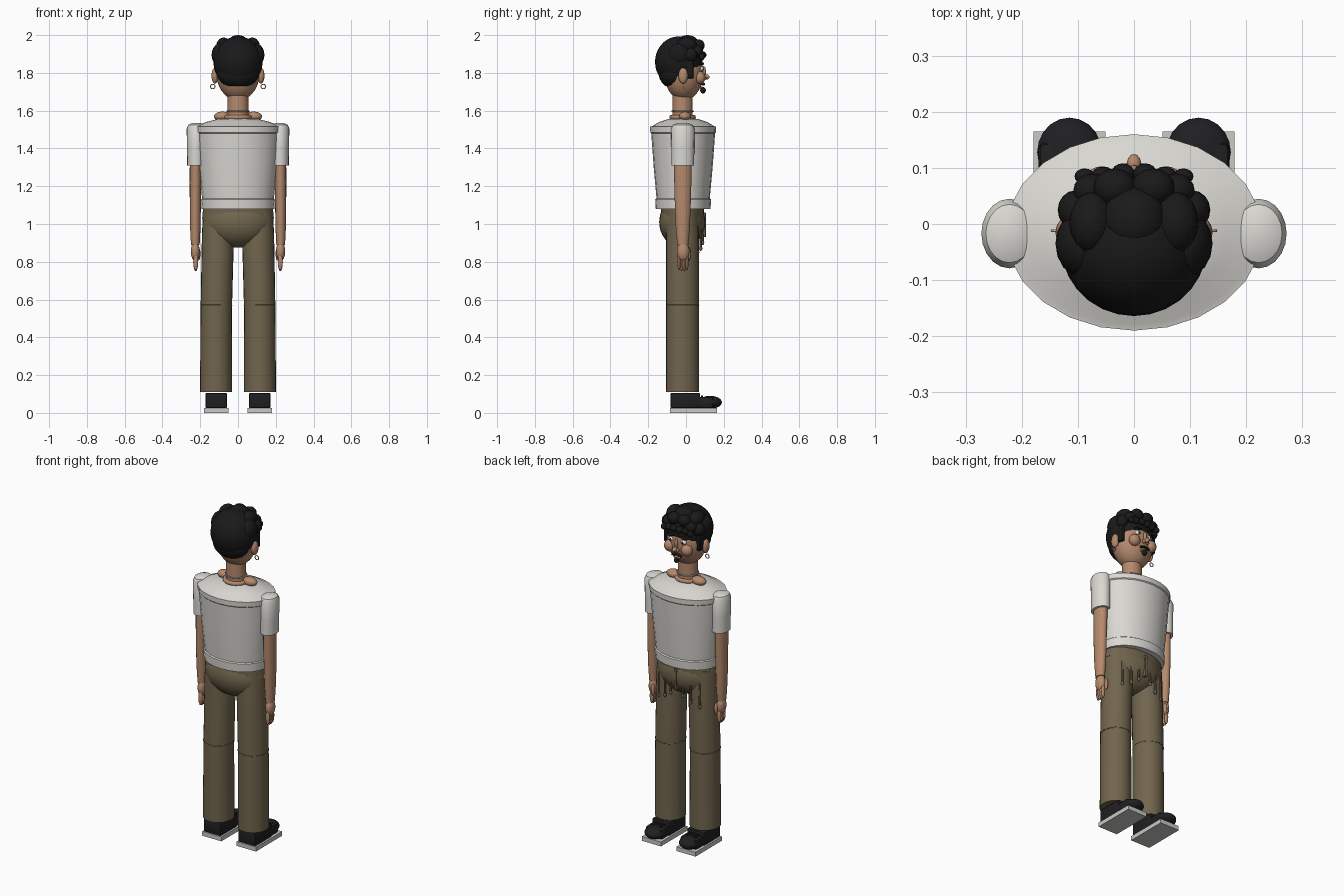
import bpy, bmesh, math
from mathutils import Vector, Matrix


def mat(name, rgb):
    m = bpy.data.materials.new(name)
    m.diffuse_color = (*rgb, 1)
    return m


SHIRT = mat("off white cloth", (0.70, 0.69, 0.65))
PANTS = mat("olive brown cloth", (0.165, 0.13, 0.075))
SKIN = mat("tan skin", (0.46, 0.25, 0.15))
HAIR = mat("black hair", (0.010, 0.010, 0.011))
SHOE = mat("black shoe", (0.014, 0.014, 0.016))
SOLE = mat("pale grey sole", (0.58, 0.58, 0.55))
EYE = mat("eye white", (0.8, 0.8, 0.78))
METAL = mat("silver metal", (0.45, 0.43, 0.38))


def finish(name, bm, m, angle=40):
    bmesh.ops.recalc_face_normals(bm, faces=bm.faces[:])
    me = bpy.data.meshes.new(name)
    bm.to_mesh(me)
    bm.free()
    me.materials.append(m)
    ob = bpy.data.objects.new(name, me)
    bpy.context.collection.objects.link(ob)
    bpy.ops.object.select_all(action='DESELECT')
    ob.select_set(True)
    bpy.context.view_layer.objects.active = ob
    bpy.ops.object.shade_smooth_by_angle(angle=math.radians(angle))
    return ob


def loft(name, rings, m, n=24):
    """Stack of ellipses (x, y, z, rx, ry), capped at both ends."""
    bm = bmesh.new()
    rows = []
    for x, y, z, rx, ry in rings:
        rows.append([bm.verts.new((x + rx * math.cos(2 * math.pi * i / n),
                                   y + ry * math.sin(2 * math.pi * i / n), z)) for i in range(n)])
    for a, b in zip(rows, rows[1:]):
        for i in range(n):
            bm.faces.new((a[i], a[(i + 1) % n], b[(i + 1) % n], b[i]))
    bm.faces.new(rows[0])
    bm.faces.new(rows[-1])
    return finish(name, bm, m)


def ball(name, c, r, m, cut=None, seg=20, tilt=0):
    """Ellipsoid, optionally cut flat below height cut."""
    bm = bmesh.new()
    T = Matrix.Translation(c) @ Matrix.Rotation(tilt, 4, 'Y') @ Matrix.Diagonal((*r, 1))
    bmesh.ops.create_uvsphere(bm, u_segments=seg, v_segments=seg * 2 // 3, radius=1, matrix=T)
    if cut is not None:
        bmesh.ops.bisect_plane(bm, geom=bm.verts[:] + bm.edges[:] + bm.faces[:],
                               plane_co=(0, 0, cut), plane_no=(0, 0, -1), clear_outer=True)
        bmesh.ops.holes_fill(bm, edges=[e for e in bm.edges if e.is_boundary])
    return finish(name, bm, m)


def box(name, lo, hi, m, bevel=0.0):
    bm = bmesh.new()
    lo, hi = Vector(lo), Vector(hi)
    bmesh.ops.create_cube(bm, size=1, matrix=Matrix.Translation((lo + hi) / 2)
                          @ Matrix.Diagonal((*(hi - lo), 1)))
    if bevel:
        bmesh.ops.bevel(bm, geom=bm.edges[:], offset=bevel, segments=2, affect='EDGES', profile=0.5)
    return finish(name, bm, m)


def ring(name, c, rx, ry, thick, m, rot=(0, 0, 0)):
    bpy.ops.mesh.primitive_torus_add(major_segments=24, minor_segments=8, major_radius=1,
                                     minor_radius=thick / max(rx, ry), location=c, rotation=rot)
    ob = bpy.context.object
    ob.name = name
    ob.scale = (rx, ry, max(rx, ry))
    ob.data.materials.append(m)
    bpy.ops.object.shade_smooth_by_angle(angle=math.radians(60))
    return ob


# shirt body with hem, shoulder rim and domed top
loft("shirt", [(0, -0.015, 1.08, 0.192, 0.145), (0, -0.015, 1.13, 0.195, 0.148),
               (0, -0.015, 1.135, 0.190, 0.141), (0, -0.015, 1.30, 0.207, 0.156),
               (0, -0.015, 1.48, 0.221, 0.169), (0, -0.015, 1.485, 0.227, 0.174),
               (0, -0.015, 1.515, 0.229, 0.175), (0, -0.015, 1.518, 0.218, 0.164),
               (0, -0.015, 1.54, 0.170, 0.127), (0, -0.015, 1.555, 0.110, 0.082),
               (0, -0.015, 1.562, 0.05, 0.04)], SHIRT)

# neck, neckline and thin chain
loft("neck", [(0, -0.018, 1.54, 0.058, 0.055), (0, -0.018, 1.60, 0.055, 0.053),
              (0, -0.018, 1.72, 0.055, 0.053)], SKIN)
ring("neckline", (0, -0.018, 1.565), 0.062, 0.058, 0.013, SKIN)
ring("neck_chain", (0, -0.018, 1.597), 0.058, 0.056, 0.004, METAL)

# pelvis and waistband
ball("pelvis", (0, -0.02, 1.01), (0.185, 0.122, 0.135), PANTS, seg=28)
loft("waistband", [(0, -0.018, 1.03, 0.19, 0.112), (0, -0.018, 1.09, 0.184, 0.115)], PANTS)
box("fly", (-0.008, 0.08, 0.93), (0.008, 0.105, 1.06), PANTS, 0.003)

for s, side in ((-1, "left"), (1, "right")):
    # arms
    loft(side + "_sleeve", [(s * .223, -.017, 1.31, .046, .060), (s * .223, -.017, 1.40, .047, .061),
                            (s * .222, -.017, 1.505, .050, .062), (s * .222, -.017, 1.525, .042, .052),
                            (s * .222, -.017, 1.535, .022, .028)], SHIRT, 20)
    loft(side + "_arm", [(s * .224, -.017, 1.36, .031, .048), (s * .225, -.017, 1.22, .031, .046),
                         (s * .226, -.017, 1.08, .029, .042), (s * .226, -.017, .99, .028, .038),
                         (s * .226, -.017, .89, .023, .030)], SKIN, 18)
    ball(side + "_palm", (s * .226, -.015, .855), (.024, .033, .05), SKIN)
    for i in range(4):
        y = -.037 + i * .014
        ball(side + "_finger", (s * .224, y, .80 - .004 * (i in (1, 2))), (.013, .009, .046), SKIN, seg=12)
    ball(side + "_thumb", (s * .210, .014, .842), (.011, .012, .036), SKIN, seg=12)
    ball(side + "_collar_muscle", (s * .082, -.005, 1.570), (.046, .032, .025), SKIN)

    # trouser legs, knee seams and hanging folds
    loft(side + "_leg", [(s * .116, -.018, .11, .085, .088), (s * .115, -.018, .55, .083, .087),
                         (s * .106, -.018, .95, .085, .087), (s * .103, -.018, 1.06, .082, .084)], PANTS)
    ring(side + "_knee_seam", (s * .115, -.018, .57), .082, .086, .003, PANTS)
    for x, y, z in ((.04, .088, .95), (.085, .078, .92), (.135, .062, .90)):
        loft(side + "_fold", [(s * x, y, z - .05, .007, .007), (s * x, y, z + .09, .004, .004)], PANTS, 8)
        ball(side + "_fold_end", (s * x, y, z - .05), (.009, .009, .012), PANTS, seg=10)

    # shoes
    box(side + "_sole", (s * .115 - .064, -.085, 0), (s * .115 + .064, .165, .026), SOLE)
    box(side + "_shoe", (s * .115 - .057, -.082, .026), (s * .115 + .057, .075, .105), SHOE, .006)
    box(side + "_shoe_front", (s * .115 - .055, .06, .026), (s * .115 + .055, .145, .085), SHOE, .012)
    ball(side + "_toe", (s * .115, .128, .056), (.058, .062, .034), SHOE)
    for y, z in ((.085, .088), (.112, .085)):
        box(side + "_lace", (s * .115 - .035, y - .005, z - .01), (s * .115 + .035, y + .005, z + .004), SHOE)

    # ears, earrings, cheeks, eyes and brows
    ball(side + "_ear", (s * .122, -.015, 1.785), (.018, .025, .042), SKIN)
    ring(side + "_earring", (s * .134, -.012, 1.728), .012, .012, .0025, METAL, (math.pi / 2, 0, 0))
    ball(side + "_cheek", (s * .057, .073, 1.775), (.033, .030, .034), SKIN)
    ball(side + "_eye", (s * .040, .078, 1.822), (.018, .016, .013), EYE, seg=14)
    ball(side + "_pupil", (s * .040, .089, 1.822), (.008, .007, .009), HAIR, seg=10)
    ball(side + "_brow", (s * .043, .086, 1.848), (.026, .010, .007), HAIR, seg=12, tilt=s * .15)
    ball(side + "_nostril", (s * .012, .098, 1.772), (.010, .011, .010), SKIN, seg=10)
    ball(side + "_moustache", (s * .016, .090, 1.741), (.019, .011, .007), HAIR, seg=12, tilt=s * .3)

    # hair at the side and curls over the forehead
    box(side + "_sideburn", (s * .108 - .012, 0, 1.77), (s * .108 + .012, .04, 1.88), HAIR, .006)
    for c, r in (((.092, -.035, 1.895), (.048, .06, .062)), ((.075, .002, 1.945), (.040, .055, .042)),
                 ((.104, .025, 1.895), (.032, .035, .038)), ((.034, .065, 1.945), (.038, .034, .033)),
                 ((.075, .060, 1.915), (.033, .030, .030)), ((.088, .085, 1.885), (.018, .014, .018)),
                 ((.056, .084, 1.893), (.021, .018, .019)), ((.020, .090, 1.895), (.021, .018, .019))):
        ball(side + "_curl", (s * c[0], c[1], c[2]), r, HAIR, seg=16)

# head, nose and chin
ball("head", (0, -.012, 1.80), (.115, .104, .145), SKIN, seg=28)
ball("nose_bridge", (0, .092, 1.805), (.010, .014, .032), SKIN, seg=12)
ball("nose_tip", (0, .107, 1.778), (.013, .018, .014), SKIN, seg=14)
ball("mouth", (0, .080, 1.722), (.022, .012, .006), SKIN, seg=12)
ball("goatee", (0, .090, 1.708), (.014, .015, .017), HAIR, seg=14)

# main hair mass and crown
ball("hair_back", (0, -.038, 1.858), (.130, .126, .135), HAIR, cut=1.735, seg=28).location.y = -.0
ball("hair_nape", (0, -.06, 1.80), (.112, .085, .085), HAIR, cut=1.73, seg=24)
ball("hair_crown", (0, .008, 1.955), (.057, .058, .045), HAIR)
